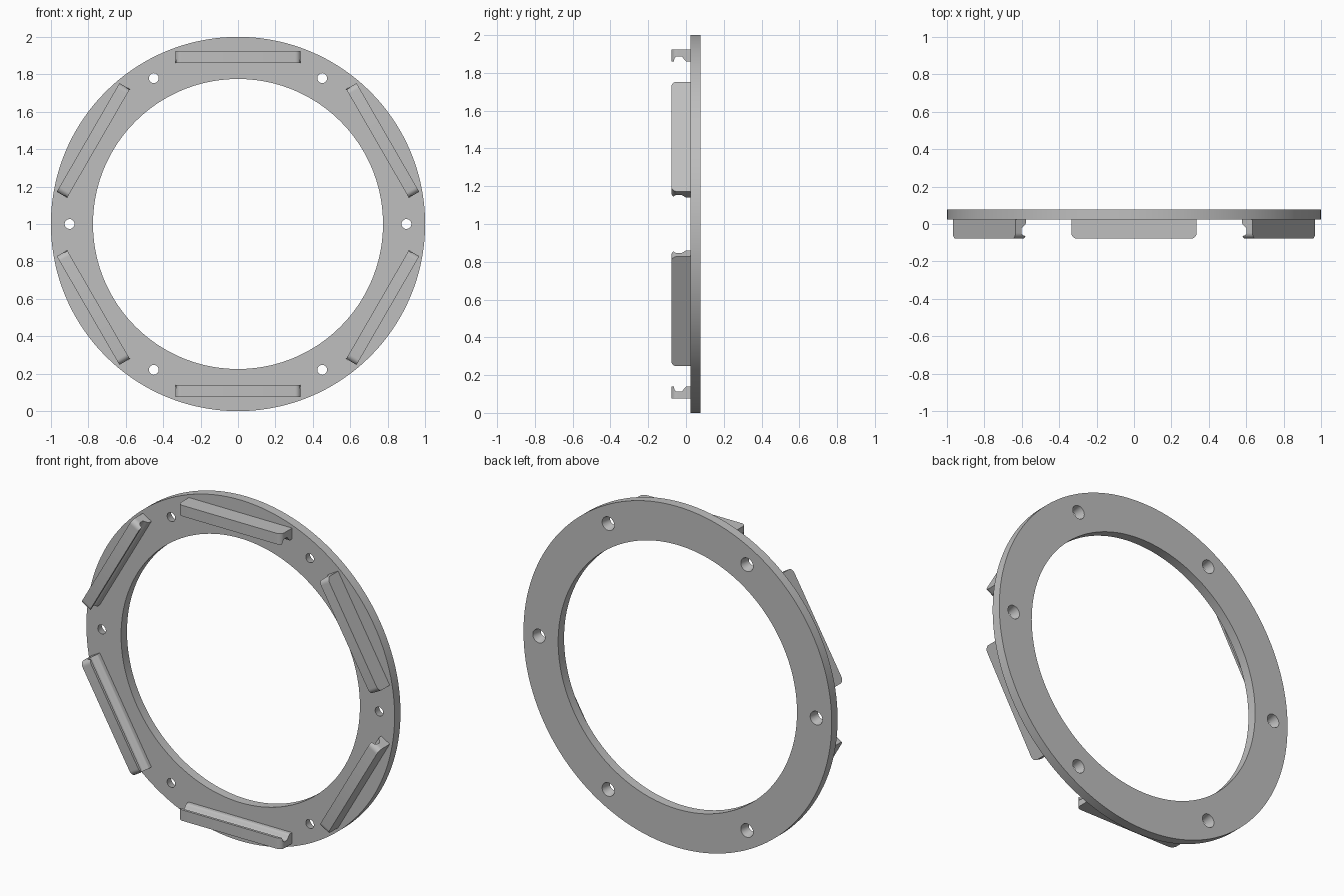
import bpy, bmesh
from math import sqrt, pi, sin, cos, radians
from mathutils import Matrix, Vector

cube = bpy.data.objects.get("Cube")
if cube:
    bpy.data.objects.remove(cube)

FRONT, FACE, BACK = -0.078, 0.023, 0.078
CENTRE = Vector((0, 0, 1))

grey = bpy.data.materials.new("plain grey")
grey.use_nodes = True
colour = (0.52, 0.52, 0.52, 1)
grey.diffuse_color = colour
grey.node_tree.nodes["Principled BSDF"].inputs["Base Color"].default_value = colour


def make_object(name, bm):
    bmesh.ops.recalc_face_normals(bm, faces=bm.faces)
    mesh = bpy.data.meshes.new(name)
    bm.to_mesh(mesh)
    bm.free()
    mesh.materials.append(grey)
    obj = bpy.data.objects.new(name, mesh)
    bpy.context.collection.objects.link(obj)
    return obj


def select(obj):
    bpy.ops.object.select_all(action='DESELECT')
    obj.select_set(True)
    bpy.context.view_layer.objects.active = obj


def smooth(obj):
    select(obj)
    bpy.ops.object.shade_smooth_by_angle(angle=radians(30))


# Flat ring, lathed from a rectangular section
def make_ring(outer=1.0, inner=0.775, steps=144):
    bm = bmesh.new()
    section = [(outer, FACE), (outer, BACK), (inner, BACK), (inner, FACE)]
    loops = []
    for i in range(steps):
        a = 2 * pi * i / steps
        loops.append([bm.verts.new((r * cos(a), y, 1 + r * sin(a))) for r, y in section])
    for i, loop in enumerate(loops):
        after = loops[(i + 1) % steps]
        for j in range(4):
            k = (j + 1) % 4
            bm.faces.new((loop[j], loop[k], after[k], after[j]))
    return make_object("ring", bm)


# Tapered screw holes, wider at the back
def make_hole_cutter():
    bm = bmesh.new()
    turn = Matrix.Rotation(-pi / 2, 4, 'X')
    mid = (FACE + BACK) / 2
    for i in range(6):
        a = i * pi / 3
        place = Matrix.Translation((0.9 * cos(a), mid, 1 + 0.9 * sin(a)))
        bmesh.ops.create_cone(bm, cap_ends=True, segments=32, radius1=0.025,
                              radius2=0.041, depth=0.065, matrix=place @ turn)
    cutter = make_object("hole_cutter", bm)
    cutter.hide_render = True
    return cutter


# Grooved tab: front lip, hollow underside, foot on the ring, rounded front corners
def make_tab(index, half=0.335, corner=0.03, top=0.925, low=0.861, roof=0.888):
    under = [(FRONT + corner * (1 - cos(t * pi / 12)), low) for t in range(4)]
    lip = under[-1][0] + 0.006
    under.append((lip, low))
    fillet = 0.016
    for t in range(1, 7):                       # lip fillet up to the groove roof
        a = t * pi / 12
        under.append((lip + fillet * (1 - cos(a)), low + (roof - low) * sin(a)))
    for t in range(13):                         # S-curve from roof to foot
        s = t / 12
        under.append((-0.028 + 0.032 * s, roof - (roof - low) * (1 - cos(pi * s)) / 2))
    under.append((FACE + 0.002, low))

    bm = bmesh.new()
    spin = Matrix.Rotation(index * pi / 3, 4, 'Y')
    columns = []
    for y, z in under:
        d = max(0, FRONT + corner - y)
        x = half - corner + sqrt(max(0, corner ** 2 - d ** 2))
        points = [(-x, y, z), (x, y, z), (x, y, top), (-x, y, top)]
        columns.append([bm.verts.new(CENTRE + spin @ Vector(p)) for p in points])
    for one, two in zip(columns, columns[1:]):
        for j in range(4):
            k = (j + 1) % 4
            bm.faces.new((one[j], one[k], two[k], two[j]))
    bm.faces.new(columns[0])
    bm.faces.new(columns[-1])
    return make_object(f"tab_{index + 1}", bm)


ring = make_ring()
cutter = make_hole_cutter()
cut = ring.modifiers.new("screw_holes", 'BOOLEAN')
cut.operation = 'DIFFERENCE'
cut.solver = 'EXACT'
cut.object = cutter
select(ring)
bpy.ops.object.modifier_apply(modifier=cut.name)
bpy.data.objects.remove(cutter)
smooth(ring)

for n in range(6):
    smooth(make_tab(n))
